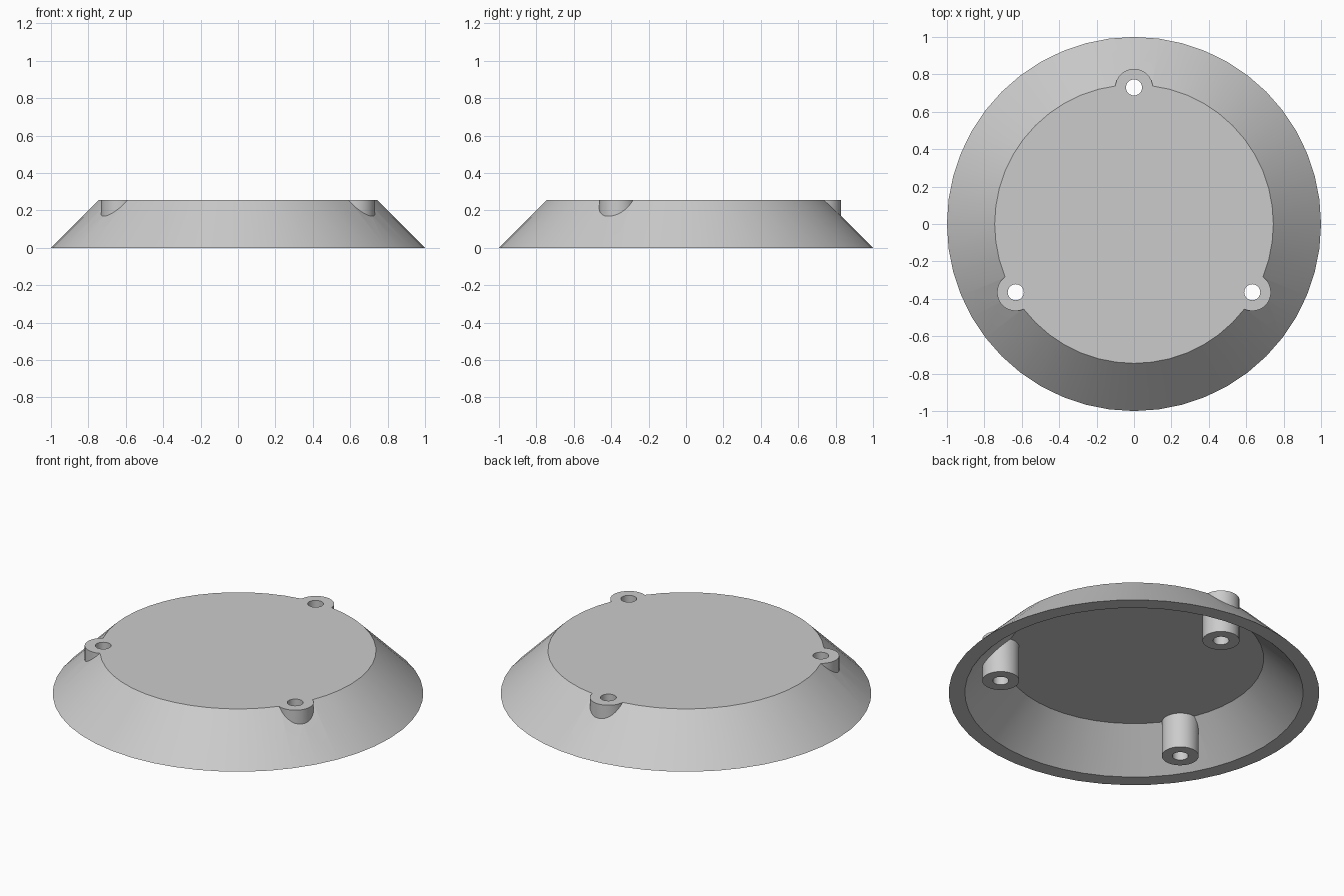
import bpy
import math

cube = bpy.data.objects.get("Cube")
if cube:
    bpy.data.objects.remove(cube, do_unlink=True)

HEIGHT, CEILING = 0.255, 0.21
BASE_R, TOP_R = 1.0, 0.745
RIM_R, CEILING_R = 0.913, 0.70
BOSS_DIST, BOSS_R, HOLE_R = 0.73, 0.10, 0.043

grey = bpy.data.materials.new("light grey")
grey.use_nodes = True
colour = (0.6, 0.6, 0.6, 1)
grey.diffuse_color = colour
grey.node_tree.nodes["Principled BSDF"].inputs["Base Color"].default_value = colour


def frustum(name, r_low, r_high, z_low, z_high, x=0, y=0, sides=48):
    bpy.ops.mesh.primitive_cone_add(
        vertices=sides, radius1=r_low, radius2=r_high, depth=z_high - z_low,
        location=(x, y, (z_low + z_high) / 2))
    obj = bpy.context.object
    obj.name = name
    obj.data.materials.append(grey)
    return obj


def combine(target, tool, operation):
    """Apply a boolean to the target and discard the tool."""
    mod = target.modifiers.new(operation.lower(), "BOOLEAN")
    mod.operation = operation
    mod.solver = "EXACT"
    mod.object = tool
    bpy.ops.object.select_all(action="DESELECT")
    target.select_set(True)
    bpy.context.view_layer.objects.active = target
    bpy.ops.object.modifier_apply(modifier=mod.name)
    bpy.data.objects.remove(tool, do_unlink=True)


# Sloped cover, hollow underneath
cover = frustum("round_cover", BASE_R, TOP_R, 0, HEIGHT)
flare = (RIM_R - CEILING_R) / CEILING * 0.1
combine(cover, frustum("cavity", RIM_R + flare, CEILING_R, -0.1, CEILING), "DIFFERENCE")

# Three screw bosses, full height, each with a through hole
spots = []
for i in range(3):
    a = math.radians(90 + 120 * i)
    spots.append((BOSS_DIST * math.cos(a), BOSS_DIST * math.sin(a)))
for x, y in spots:
    combine(cover, frustum("boss", BOSS_R, BOSS_R, 0, HEIGHT, x, y, 32), "UNION")
for x, y in spots:
    combine(cover, frustum("hole", HOLE_R, HOLE_R, -0.1, HEIGHT + 0.1, x, y, 24), "DIFFERENCE")

bpy.ops.object.shade_smooth_by_angle(angle=math.radians(25))
